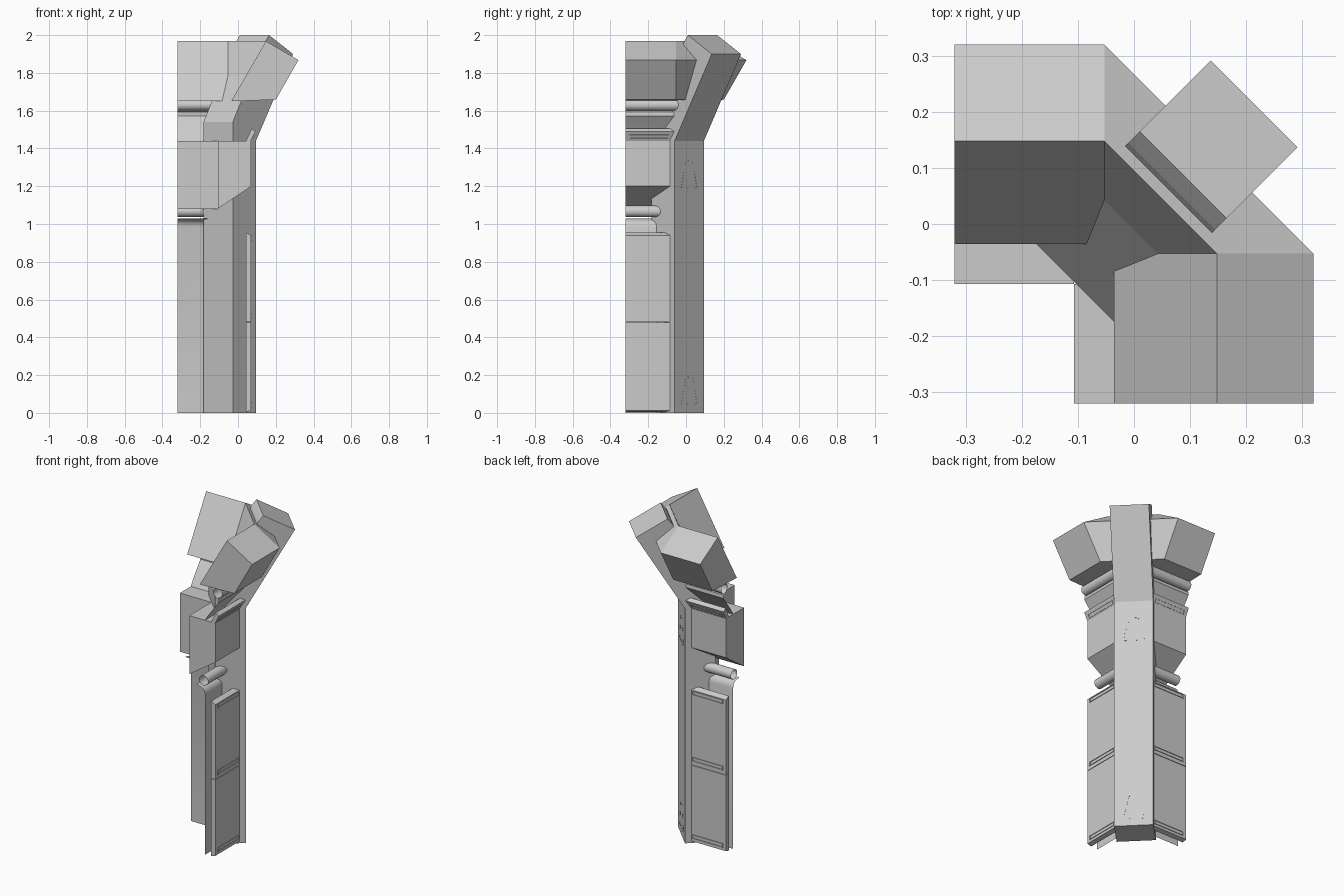
import bpy, bmesh, math
from mathutils import Vector

if "Cube" in bpy.data.objects:
    bpy.data.objects.remove(bpy.data.objects["Cube"])

END = -0.32            # open end of each wing
H = 0.0775             # half width of the pillar (along x and y)


def make(name, rings, closed=True, caps=True, smooth=False):
    """Skin a list of matching point rings."""
    bm = bmesh.new()
    rows = [[bm.verts.new(p) for p in r] for r in rings]
    n = len(rows[0])
    for a, b in zip(rows, rows[1:]):
        for i in range(n if closed else n - 1):
            j = (i + 1) % n
            bm.faces.new((a[i], a[j], b[j], b[i]))
    if closed and caps:
        bm.faces.new(rows[0][::-1])
        bm.faces.new(rows[-1])
    bmesh.ops.recalc_face_normals(bm, faces=bm.faces)
    me = bpy.data.meshes.new(name)
    bm.to_mesh(me)
    bm.free()
    ob = bpy.data.objects.new(name, me)
    bpy.context.collection.objects.link(ob)
    if smooth:
        for o in bpy.context.selected_objects:
            o.select_set(False)
        ob.select_set(True)
        bpy.context.view_layer.objects.active = ob
        bpy.ops.object.shade_smooth_by_angle(angle=math.radians(40))
    return ob


def pillar_y(x):
    """Where a wing part at this x runs into the pillar."""
    return x - 0.15 if x > -0.02 else -0.107


def swap(rings):
    """Mirror across the diagonal plane x = y."""
    return [[(y, x, z) for x, y, z in r] for r in rings]


def both(name, rings, **kw):
    make(name + "_right", rings, **kw)
    make(name + "_back", swap(rings), **kw)


def wing(name, prof, y0=END, y1=None, **kw):
    """Sweep an (x, z) profile along both wings."""
    far = [(x, pillar_y(x) if y1 is None else y1, z) for x, z in prof]
    both(name, [[(x, y0, z) for x, z in prof], far], **kw)


def slot(name, low, high, y0=-0.30, y1=-0.09, t=0.005, lift=0.004):
    """Thin raised rectangular frame lying on a panel face."""
    a, b = Vector(low), Vector(high)
    d = (b - a).normalized()
    nrm = Vector((d.y, -d.x)) * lift

    def strip(label, p, q, s, e):
        ring = [p - nrm, q - nrm, q + nrm, p + nrm]
        wing(name + label, [tuple(v) for v in ring], s, e)
    strip("_lower_rail", a, a + d * t, y0, y1)
    strip("_upper_rail", b - d * t, b, y0, y1)
    strip("_near_end", a, b, y0, y0 + t)
    strip("_far_end", a, b, y1 - t, y1)


# diagonal pillar with its leaning head
side = [(-0.21, 0), (-0.21, 1.54), (0.135, 1.965), (0.175, 2.0),
        (0.428, 1.9), (0.035, 1.44), (0.035, 0)]
make("pillar", [[(s / 2 + h, s / 2 - h, z) for s, z in side] for h in (-H, H)])

# overhanging top, running round the corner in a chamfer
over = [(-0.036, 1.65), (0.148, 1.968), (0.32, 1.868), (0.2, 1.658)]
right = [[(x, y, z) for x, z in over] for y in (END, -0.053)]
make("top_overhang", right + swap(right)[::-1])

# projecting box at chest height
wing("middle_box", [(-0.107, 1.08), (0.07, 1.2), (0.07, 1.44), (-0.107, 1.44)])

# lower wall sheet with a curled lip, and the upper one
wing("lower_wall", [(0, 0), (0, 0.985), (-0.006, 1.008), (-0.022, 1.022), (-0.06, 1.03)],
     closed=False, smooth=True)
wing("upper_wall", [(0.0, 1.44), (0.02, 1.475), (0.092, 1.572), (0.09, 1.592), (0.06, 1.61)],
     closed=False, smooth=True)

# round rolls, open ended
for label, cx, cz in (("lower_roll", -0.01, 1.067), ("upper_roll", 0.085, 1.63)):
    ring = [(cx + 0.03 * math.cos(k * math.pi / 10), cz + 0.03 * math.sin(k * math.pi / 10))
            for k in range(20)]
    far = [(x, x - 0.15, z) for x, z in ring]
    both(label, [[(x, END, z) for x, z in ring], far], caps=False, smooth=True)

# two stacked panels with a sloped top edge
wing("lower_panel", [(0.042, 0.005), (0.07, 0.012), (0.07, 0.478), (0.042, 0.478)])
wing("upper_panel", [(0.042, 0.481), (0.07, 0.481), (0.07, 0.94), (0.042, 0.955)])

# tilted plate on top of the box
wing("tilted_plate", [(0.04, 1.435), (0.072, 1.505), (0.093, 1.49), (0.066, 1.435)])

# vent slots
for i, z in enumerate((0.028, 0.503, 0.91)):
    slot("panel_slot_%d" % i, (0.07, z), (0.07, z + 0.026))
slot("plate_slot", (0.073, 1.45), (0.084, 1.473))

# dashed trapezoid outlines on the outer pillar face
def dash(name, p, q):
    a, b = Vector(p), Vector(q)
    d = (b - a).normalized() * 0.0015
    n = Vector((-d.y, d.x))

    def pt(v, s):
        return (s / 2 + v.x, s / 2 - v.x, v.y)
    quad = [a - n, b - n, b + n, a + n]
    make(name, [[pt(v, s) for v in quad] for s in (0.034, 0.0365)])


for k, z0 in enumerate((0.045, 1.19)):
    c = [Vector(v) for v in ((-0.042, z0), (0.042, z0), (0.018, z0 + 0.145), (-0.018, z0 + 0.145))]
    for i in range(4):
        p, q = c[i], c[(i + 1) % 4]
        m = max(3, round((q - p).length / 0.014))
        for j in range(m):
            dash("mark_%d_%d_%d" % (k, i, j), p.lerp(q, j / m), p.lerp(q, (j + 0.6) / m))
